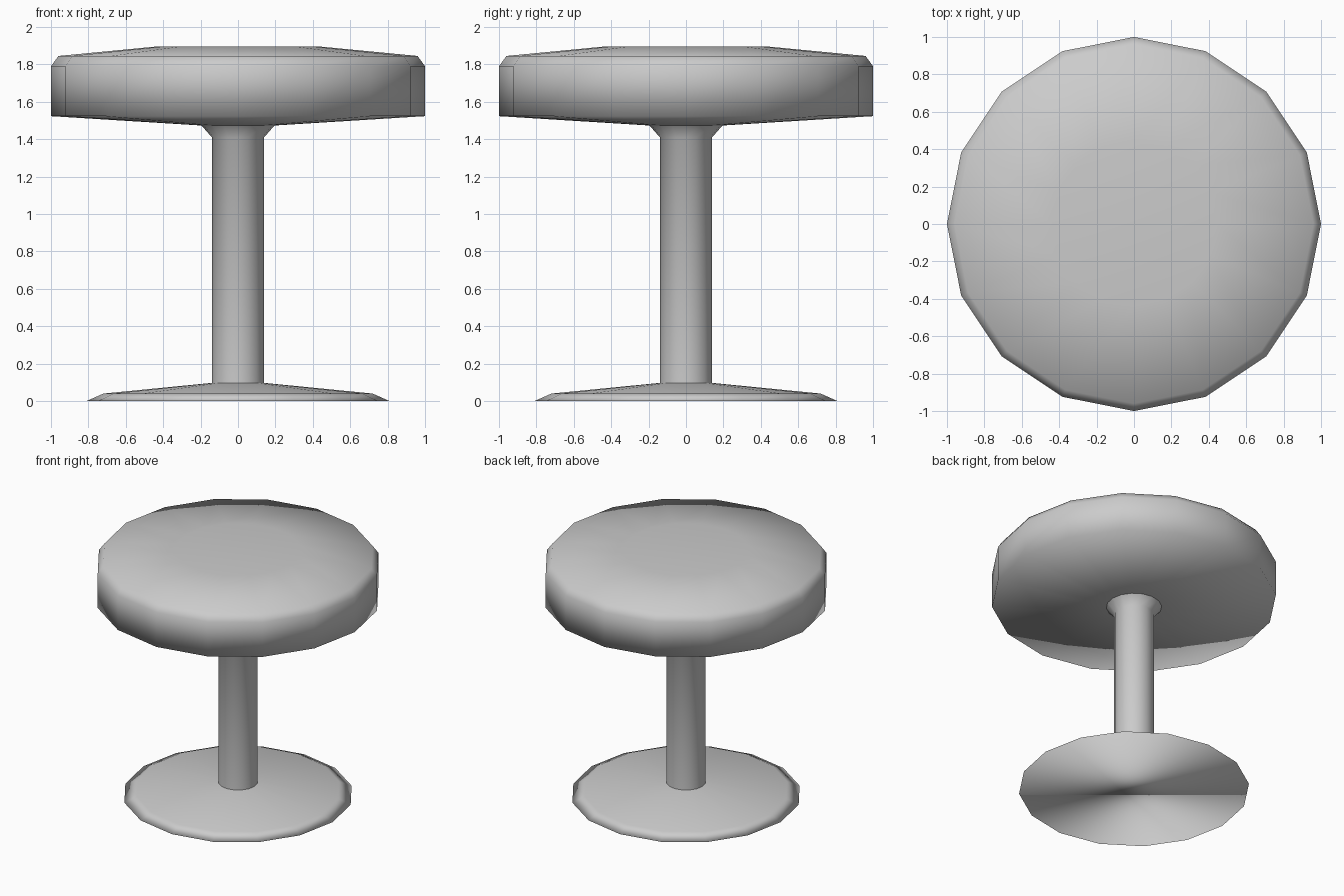
import bpy, bmesh
from math import cos, sin, pi

if "Cube" in bpy.data.objects:
    bpy.data.objects.remove(bpy.data.objects["Cube"])

SIDES = 16


def lathe(name, profile, cap_start=False, cap_end=False):
    """Revolve (radius, z) points, listed from bottom to top, around z."""
    bm = bmesh.new()
    rings = [[bm.verts.new((r * cos(2 * pi * i / SIDES), r * sin(2 * pi * i / SIDES), z))
              for i in range(SIDES)] for r, z in profile]
    for low, high in zip(rings, rings[1:]):
        for i in range(SIDES):
            j = (i + 1) % SIDES
            bm.faces.new((low[i], low[j], high[j], high[i]))
    if cap_start:
        bm.faces.new(rings[0][::-1])
    if cap_end:
        bm.faces.new(rings[-1])
    for f in bm.faces:
        f.smooth = True
    mesh = bpy.data.meshes.new(name)
    bm.to_mesh(mesh)
    bm.free()
    obj = bpy.data.objects.new(name, mesh)
    bpy.context.collection.objects.link(obj)
    return obj


# floor plate
lathe("base", [(0.81, 0.0), (0.72, 0.04), (0.14, 0.097)], cap_start=True)

# central column with flared collar under the seat
lathe("column", [(0.14, 0.097), (0.14, 1.41), (0.195, 1.473)])

# padded round seat
lathe("seat", [(0.195, 1.473), (1.0, 1.523), (1.0, 1.79), (0.96, 1.845), (0.44, 1.895)],
      cap_end=True)
